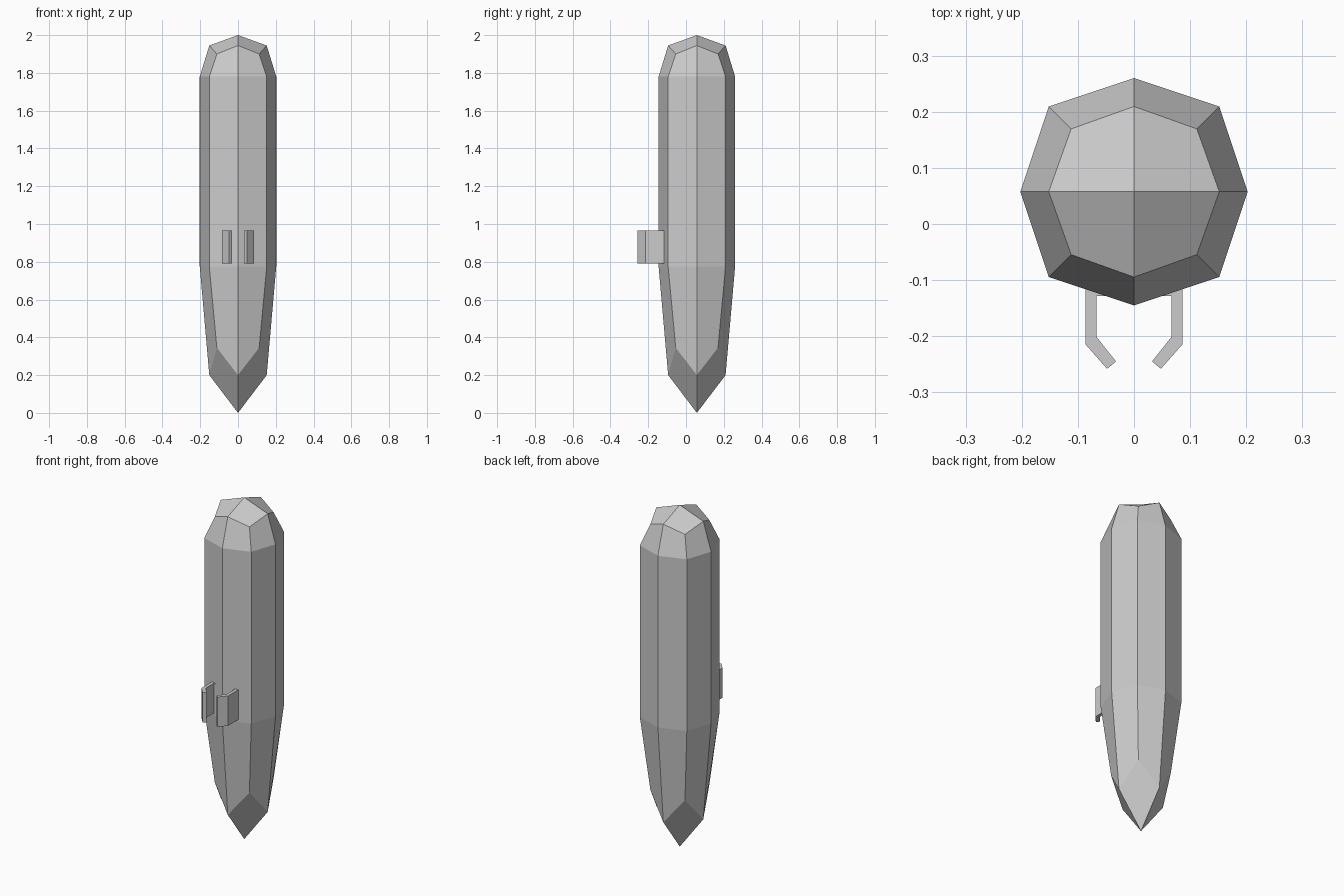
import bpy, bmesh

if "Cube" in bpy.data.objects:
    bpy.data.objects.remove(bpy.data.objects["Cube"])

CY = 0.0575                      # body axis in y
MID, DIAG, EDGE, CORNER = 0.2025, 0.152, 0.152, 0.112


def finish(bm, name):
    bmesh.ops.recalc_face_normals(bm, faces=bm.faces[:])
    mesh = bpy.data.meshes.new(name)
    bm.to_mesh(mesh)
    bm.free()
    obj = bpy.data.objects.new(name, mesh)
    bpy.context.collection.objects.link(obj)
    return obj


def ring(bm, straight, diag, z_straight, z_diag):
    # eight points, alternating on-axis and diagonal
    pts = []
    for x, y in [(1, 0), (1, 1), (0, 1), (-1, 1), (-1, 0), (-1, -1), (0, -1), (1, -1)]:
        d = diag if x and y else straight
        z = z_diag if x and y else z_straight
        pts.append(bm.verts.new((x * d, CY + y * d, z)))
    return pts


# octagonal body with quad-capped rounded top and pointed bottom
bm = bmesh.new()
rings = [ring(bm, EDGE, CORNER, 0.20, 0.345),
         ring(bm, MID, DIAG, 0.775, 0.775),
         ring(bm, MID, DIAG, 1.78, 1.78),
         ring(bm, EDGE, CORNER, 1.945, 1.90)]
for a, b in zip(rings, rings[1:]):
    for i in range(8):
        j = (i + 1) % 8
        bm.faces.new((a[i], a[j], b[j], b[i]))
for r, z in ((rings[0], 0.0), (rings[-1], 2.0)):
    apex = bm.verts.new((0, CY, z))
    for i in range(0, 8, 2):
        bm.faces.new((apex, r[i], r[i + 1], r[(i + 2) % 8]))
finish(bm, "body")

# open U-shaped clip with inward-bent tips, extruded upward
half = [(0.086, -0.108), (0.086, -0.215), (0.048, -0.258),
        (0.032, -0.245), (0.067, -0.201), (0.067, -0.128)]
outline = half + [(-x, y) for x, y in reversed(half)]
bm = bmesh.new()
face = bm.faces.new([bm.verts.new((x, y, 0.79)) for x, y in outline])
ext = bmesh.ops.extrude_face_region(bm, geom=[face], use_keep_orig=True)
top = [v for v in ext["geom"] if isinstance(v, bmesh.types.BMVert)]
bmesh.ops.translate(bm, verts=top, vec=(0, 0, 0.175))
finish(bm, "holder_clip")
